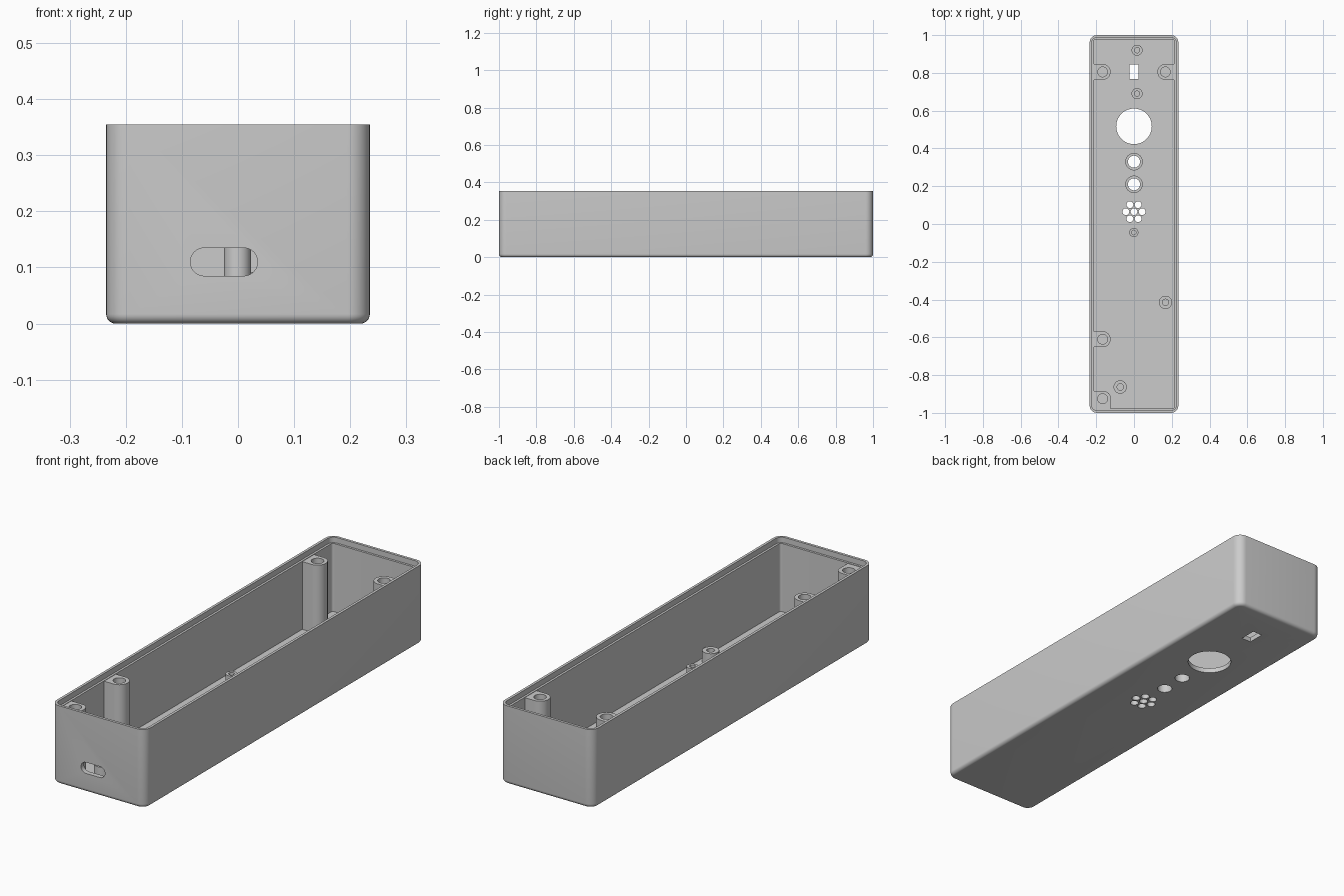
import bpy, bmesh
from math import sin, cos, pi, radians

if "Cube" in bpy.data.objects:
    bpy.data.objects.remove(bpy.data.objects["Cube"], do_unlink=True)

HX, HY, TOP = 0.235, 1.0, 0.355
FLOOR, LEDGE, BASE = 0.022, 0.33, 0.01
BOSS_TOP = 0.328

grey = bpy.data.materials.new("plain grey plastic")
grey.use_nodes = True
grey.diffuse_color = (0.6, 0.6, 0.6, 1)
grey.node_tree.nodes["Principled BSDF"].inputs["Base Color"].default_value = (0.6, 0.6, 0.6, 1)


def arc(cx, cy, r, a0, a1, n):
    return [(cx + r * cos(radians(a0 + (a1 - a0) * i / n)),
             cy + r * sin(radians(a0 + (a1 - a0) * i / n))) for i in range(n + 1)]


def circle(x, y, r, n=40):
    return arc(x, y, r, 0, 360, n)[:-1]


def rounded_rect(hx, hy, r, n=8):
    pts = []
    for k, (sx, sy) in enumerate([(1, 1), (-1, 1), (-1, -1), (1, -1)]):
        pts += arc(sx * (hx - r), sy * (hy - r), r, 90 * k, 90 * k + 90, n)
    return pts


def add_loft(bm, rings):
    """Skin a stack of (outline, z) rings and cap both ends."""
    loops = [[bm.verts.new((x, y, z)) for x, y in pts] for pts, z in rings]
    n = len(loops[0])
    for a, b in zip(loops, loops[1:]):
        for i in range(n):
            j = (i + 1) % n
            bm.faces.new((a[i], a[j], b[j], b[i]))
    bm.faces.new(loops[0][::-1])
    bm.faces.new(loops[-1])


def finish(name, bm):
    bmesh.ops.recalc_face_normals(bm, faces=bm.faces)
    mesh = bpy.data.meshes.new(name)
    bm.to_mesh(mesh)
    bm.free()
    mesh.materials.append(grey)
    ob = bpy.data.objects.new(name, mesh)
    bpy.context.collection.objects.link(ob)
    return ob


def loft(name, *stacks):
    bm = bmesh.new()
    for rings in stacks:
        add_loft(bm, rings)
    return finish(name, bm)


def prism(pts, z0, z1):
    return [(pts, z0), (pts, z1)]


def activate(ob):
    bpy.ops.object.select_all(action='DESELECT')
    ob.select_set(True)
    bpy.context.view_layer.objects.active = ob


def cut(ob, cutter):
    activate(ob)
    mod = ob.modifiers.new("cut", 'BOOLEAN')
    mod.operation, mod.solver, mod.object = 'DIFFERENCE', 'EXACT', cutter
    bpy.ops.object.modifier_apply(modifier=mod.name)
    bpy.data.objects.remove(cutter, do_unlink=True)


def smooth(ob):
    activate(ob)
    bpy.ops.object.shade_smooth_by_angle(angle=radians(30))


# Tray: filleted bottom, straight sides, stepped rim, hollow inside
fillet, rad = 0.017, 0.04
rings = []
for i in range(7):
    a = i / 6 * pi / 2
    d = fillet * (1 - sin(a))
    rings.append((rounded_rect(HX - d, HY - d, rad - d), fillet * (1 - cos(a))))
lip, wall = 0.012, 0.022
rings += [(rounded_rect(HX, HY, rad), TOP),
          (rounded_rect(HX - lip, HY - lip, rad - lip), TOP),
          (rounded_rect(HX - lip, HY - lip, rad - lip), LEDGE),
          (rounded_rect(HX - wall, HY - wall, 0.01), LEDGE),
          (rounded_rect(HX - wall, HY - wall, 0.01), FLOOR)]
tray = loft("tray", rings)

# Openings in the floor
BUTTONS = [(0, 0.33), (0, 0.21)]
step = 0.043
grille = [(0, 0.065)] + [(step * cos(k * pi / 3), 0.065 + step * sin(k * pi / 3)) for k in range(6)]
holes = [circle(0, 0.517, 0.094, 64)]
holes += [circle(x, y, 0.032) for x, y in BUTTONS]
holes += [circle(x, y, 0.018, 24) for x, y in grille]
holes.append([(-0.024, 0.768), (0.024, 0.768), (0.024, 0.845), (-0.024, 0.845)])
cut(tray, loft("floor_cutter", *[prism(h, -0.05, 0.1) for h in holes]))

# Cable slot through the front wall, drawn flat and stood upright
slot = arc(0.01, 0.11, 0.025, -90, 90, 12) + arc(-0.06, 0.11, 0.025, 90, 270, 12)
bm = bmesh.new()
add_loft(bm, prism(slot, 0.95, 1.05))
for v in bm.verts:
    v.co = (v.co.x, -v.co.z, v.co.y)
cut(tray, finish("slot_cutter", bm))
smooth(tray)


# Collars around the button holes and hollow standoffs on the floor
def tube(name, x, y, r, hole, top, bottom):
    smooth(loft(name, [(circle(x, y, r), BASE), (circle(x, y, r), top),
                       (circle(x, y, hole), top), (circle(x, y, hole), bottom)]))


for i, (x, y) in enumerate(BUTTONS):
    collar = loft(f"button_collar_{i + 1}", prism(circle(x, y, 0.046), BASE, 0.04))
    cut(collar, loft("collar_cutter", prism(circle(x, y, 0.032), -0.05, 0.1)))
    smooth(collar)

tube("switch_standoff_back", 0.016, 0.92, 0.029, 0.014, 0.092, 0.03)
tube("switch_standoff_front", 0.016, 0.69, 0.029, 0.014, 0.092, 0.03)
tube("board_standoff_middle", -0.001, -0.045, 0.024, 0.012, 0.187, 0.08)
tube("board_standoff_side", 0.167, -0.415, 0.035, 0.017, 0.073, 0.03)
tube("board_standoff_front", -0.073, -0.863, 0.035, 0.017, 0.073, 0.03)


# Tall screw bosses growing out of the walls
def screw_boss(name, outline, x, y):
    boss = loft(name, prism(outline, BASE, BOSS_TOP))
    cut(boss, loft("screw_cutter", prism(circle(x, y, 0.026), 0.15, 0.4)))
    smooth(boss)


R, EDGE = 0.042, 0.218
for name, side, y in [("back_left", 1, 0.805), ("back_right", -1, 0.805), ("middle_right", -1, -0.61)]:
    shape = [(EDGE, y + R), (EDGE, y - R)] + arc(0.166, y, R, 270, 90, 20)
    screw_boss("screw_boss_" + name, [(side * px, py) for px, py in shape], side * 0.166, y)

corner = [(-EDGE, -0.885), (-EDGE, -0.983), (-0.124, -0.983)] + arc(-0.159, -0.92, 0.035, 0, 90, 10)
screw_boss("screw_boss_corner", corner, -0.166, -0.925)
